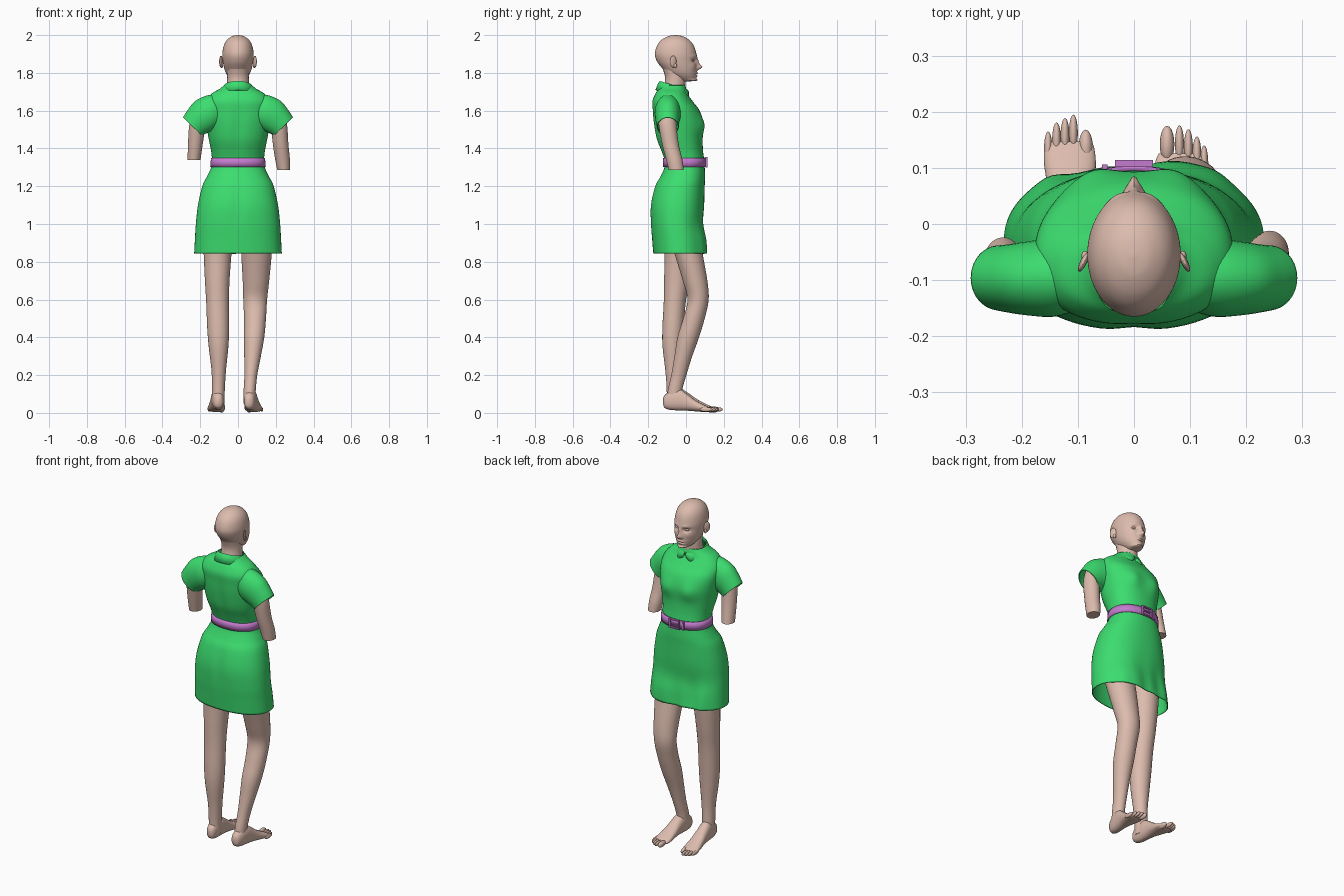
import bpy, bmesh, math
from mathutils import Matrix, Vector


def material(name, rgb):
    m = bpy.data.materials.new(name)
    m.diffuse_color = (*rgb, 1)
    return m


SKIN = material("skin", (0.72, 0.50, 0.42))
GREEN = material("green_cloth", (0.045, 0.72, 0.16))
PURPLE = material("belt_purple", (0.56, 0.20, 0.62))


def finish(name, bm, mat, thick=0, angle=50):
    bmesh.ops.recalc_face_normals(bm, faces=bm.faces)
    me = bpy.data.meshes.new(name)
    bm.to_mesh(me)
    bm.free()
    me.polygons.foreach_set("use_smooth", [True] * len(me.polygons))
    me.set_sharp_from_angle(angle=math.radians(angle))
    me.materials.append(mat)
    ob = bpy.data.objects.new(name, me)
    bpy.context.collection.objects.link(ob)
    if thick:
        s = ob.modifiers.new("thickness", 'SOLIDIFY')
        s.thickness = thick
    return ob


def spline(rows, steps):
    """Catmull-Rom interpolation of ring parameters."""
    out = []
    for i in range(len(rows) - 1):
        p = [rows[max(0, min(len(rows) - 1, i + k))] for k in (-1, 0, 1, 2)]
        for s in range(steps):
            t = s / steps
            out.append([0.5 * (2 * b + (c - a) * t + (2 * a - 5 * b + 4 * c - d) * t * t
                        + (3 * b - a - 3 * c + d) * t ** 3) for a, b, c, d in zip(*p)])
    return out + [list(rows[-1])]


def loft(name, rows, mat, n=40, steps=5, e=2.0, along_y=False, caps=True,
         thick=0, side=1, warp=None):
    """Rings (x, y, z, half width, half depth[, tilt in degrees])."""
    bm = bmesh.new()
    rings = []
    for r in spline(rows, steps):
        x, y, z, a, b = r[:5]
        t = math.radians(r[5]) if len(r) > 5 else 0
        ring = []
        for i in range(n):
            q = 2 * math.pi * i / n
            c, s = math.cos(q), math.sin(q)
            u = a * math.copysign(abs(c) ** (2 / e), c)
            v = b * math.copysign(abs(s) ** (2 / e), s)
            if along_y:
                co = Vector((x + u, y, z + v))
            else:
                co = Vector((x + u * math.cos(t), y + v, z + u * math.sin(t)))
            if warp:
                co.y += warp(co, s)
            co.x *= side
            ring.append(bm.verts.new(co))
        rings.append(ring)
    for p, q in zip(rings, rings[1:]):
        for i in range(n):
            j = (i + 1) % n
            bm.faces.new((p[i], p[j], q[j], q[i]))
    if caps:
        bm.faces.new(rings[0])
        bm.faces.new(rings[-1])
    return finish(name, bm, mat, thick)


def blob(name, loc, size, mat, rot_z=0):
    bm = bmesh.new()
    bmesh.ops.create_uvsphere(bm, u_segments=20, v_segments=12, radius=1)
    bm.transform(Matrix.Translation(loc) @ Matrix.Rotation(rot_z, 4, 'Z') @ Matrix.Diagonal((*size, 1)))
    return finish(name, bm, mat)


def bumps(table):
    """Gaussian relief: (x, z, height, width x, width z, facing sign)."""
    def f(co, s):
        return sum(h * math.exp(-((co.x - x) / wx) ** 2 - ((co.z - z) / wz) ** 2)
                   * min(1, max(0, s * d * 2)) for x, z, h, wx, wz, d in table)
    return f


# Head with face relief
face = [(0, 1.855, .012, .010, .022, 1), (0, 1.830, .026, .012, .013, 1),
        (0, 1.798, .007, .020, .005, 1), (0, 1.784, .007, .017, .005, 1),
        (0, 1.791, -.004, .024, .003, 1), (0, 1.765, .005, .018, .010, 1)]
for sx in (-1, 1):
    face += [(sx * .032, 1.866, -.014, .017, .011, 1), (sx * .032, 1.888, .004, .020, .008, 1),
             (sx * .045, 1.835, .004, .016, .018, 1), (sx * .013, 1.824, .006, .006, .006, 1)]
loft("head", [(0, -.045, 1.754, .008, .02), (0, .005, 1.758, .030, .045), (0, -.008, 1.772, .046, .060),
              (0, -.022, 1.795, .062, .078), (0, -.035, 1.825, .073, .092), (0, -.048, 1.86, .080, .105),
              (0, -.055, 1.90, .083, .110), (0, -.056, 1.945, .075, .097), (0, -.056, 1.975, .058, .073),
              (0, -.056, 1.994, .031, .038), (0, -.056, 2.0, .003, .004)],
     SKIN, n=96, steps=8, warp=bumps(face))
loft("neck", [(0, -.085, 1.85, .055, .05), (0, -.058, 1.78, .057, .053),
              (0, -.06, 1.72, .060, .058), (0, -.065, 1.65, .078, .066)], SKIN)
for sx, tag in ((-1, "left"), (1, "right")):
    blob("eye_" + tag, (sx * .031, .034, 1.866), (.013, .010, .007), SKIN)
    blob("ear_" + tag, (sx * .090, -.068, 1.86), (.006, .019, .031), SKIN, sx * .45)
    blob("ear_lobe_" + tag, (sx * .087, -.058, 1.838), (.007, .010, .013), SKIN)

# Dress: one flowing shell from hem to neck
cloth = [(.095, .90, .014, .06, .13, 1), (-.10, .92, -.012, .05, .10, 1), (0, .86, -.008, .03, .10, 1),
         (0, 1.10, .007, .03, .12, -1), (0, 1.50, .008, .03, .13, -1)]
for sx in (-1, 1):
    cloth += [(sx * .075, 1.52, .014, .045, .05, 1), (sx * .15, .87, .008, .03, .10, 1)]
loft("dress", [(0, -.033, .843, .232, .140), (0, -.040, .92, .228, .140), (0, -.049, 1.0, .223, .138),
               (0, -.046, 1.1, .212, .142), (0, -.033, 1.2, .189, .132), (0, -.018, 1.25, .165, .119),
               (0, -.008, 1.3, .142, .107), (0, -.010, 1.34, .138, .106), (0, -.022, 1.39, .143, .112),
               (0, -.035, 1.45, .155, .123), (0, -.041, 1.53, .168, .132), (0, -.053, 1.6, .177, .125),
               (0, -.072, 1.65, .172, .107), (0, -.078, 1.69, .140, .085), (0, -.073, 1.715, .098, .074),
               (0, -.070, 1.735, .074, .066)],
     GREEN, n=80, e=2.25, caps=False, thick=.005, warp=bumps(cloth))

# Flared short sleeves
for sx, tag in ((-1, "left"), (1, "right")):
    loft("sleeve_" + tag, [(.09, -.09, 1.60, .085, .060, 92), (.14, -.095, 1.592, .092, .070, 82),
                           (.188, -.097, 1.570, .090, .066, 66), (.220, -.097, 1.540, .078, .061, 53),
                           (.240, -.096, 1.515, .071, .058, 44)],
         GREEN, caps=False, thick=.005, side=sx)

# Folded collar, open at the throat with rounded points
bm = bmesh.new()
rows = []
N = 56
for i in range(N + 1):
    f = i / N
    q = math.pi / 2 + .06 + f * (2 * math.pi - .12)
    c, s = math.cos(q), math.sin(q)
    w = min(1, math.sin(math.pi * f) * 4) ** .6
    drop = .022 * (1 + s)
    row = []
    for out, down in ((0, .02), (.006, 0), (.016, .012), (.030 * w, .026 + .022 * w)):
        row.append(bm.verts.new(((.064 + out) * c, -.066 + (.066 + out) * s, 1.757 - drop - down)))
    rows.append(row)
for p, q in zip(rows, rows[1:]):
    for k in range(3):
        bm.faces.new((p[k], p[k + 1], q[k + 1], q[k]))
finish("collar", bm, GREEN, .005)

# Belt and buckle
loft("belt", [(0, -.009, 1.303, .147, .113), (0, -.009, 1.350, .143, .112)],
     PURPLE, n=80, steps=2, e=2.25, caps=False, thick=.008)
bm = bmesh.new()
for x, z, w, h in ((-.030, 1.327, .007, .054), (.030, 1.327, .007, .054), (0, 1.351, .06, .007),
                   (0, 1.303, .06, .007), (.004, 1.327, .052, .006), (-.052, 1.327, .010, .052)):
    y = .108 if x > -.04 else .100
    bmesh.ops.create_cube(bm, size=1, matrix=Matrix.Translation((x, y, z)) @ Matrix.Diagonal((w, .012, h, 1)))
finish("belt_buckle", bm, PURPLE, angle=30)

# Upper arms, cut off below the elbow
loft("arm_left", [(-.19, -.098, 1.62, .045, .045), (-.213, -.098, 1.53, .044, .047),
                  (-.224, -.085, 1.44, .040, .043), (-.233, -.064, 1.338, .034, .040)], SKIN)
loft("arm_right", [(.19, -.098, 1.62, .045, .045), (.215, -.098, 1.53, .044, .047),
                   (.226, -.082, 1.42, .041, .044), (.236, -.062, 1.34, .039, .043),
                   (.242, -.052, 1.287, .034, .040)], SKIN)

# Legs: straight left, bent right
loft("leg_left", [(-.095, -.05, 1.18, .08, .09), (-.105, -.045, 1.0, .083, .085), (-.108, -.04, .85, .074, .074),
                  (-.110, -.050, .70, .065, .066), (-.108, -.060, .58, .060, .058), (-.105, -.069, .45, .058, .056),
                  (-.103, -.072, .35, .052, .052), (-.102, -.068, .22, .038, .041), (-.104, -.064, .12, .034, .038),
                  (-.104, -.064, .05, .032, .040)], SKIN)
loft("leg_right", [(.095, -.04, 1.18, .08, .09), (.1, -.022, 1.0, .085, .085), (.098, .012, .85, .081, .075),
                   (.095, .048, .70, .070, .065), (.091, .064, .60, .063, .056), (.090, .042, .50, .058, .057),
                   (.085, .012, .40, .054, .057), (.077, -.014, .30, .044, .047), (.068, -.038, .20, .034, .040),
                   (.062, -.058, .12, .032, .038), (.060, -.064, .05, .030, .040)], SKIN)
blob("hips", (0, -.045, 1.13), (.17, .11, .15), SKIN)


# Feet with five toes each: (x, tip y, half width)
def foot(tag, hx, tx, dy, heel, toes):
    shape = [(-.122, .05, .006, .012), (-.112, .05, .022, .033), (-.080, .058, .031, .050),
             (-.030, .065, .034, .057), (.015, .054, .036, .045), (.06, .039, .041, .031),
             (.105, .028, .046, .021), (.132, .023, .045, .015), (.147, .021, .041, .009)]
    rings = []
    for y, z, a, b in shape:
        k = (y + .12) / .27
        rings.append((hx + (tx - hx) * k, y + dy * k, z + heel * (1 - k) - .004 * k, a, b))
    loft("foot_" + tag, rings, SKIN, e=2.3, along_y=True)
    for i, (x, y, w) in enumerate(toes):
        blob(f"toe_{tag}_{i + 1}", (x, y - .033, .016 + heel * .2), (w, .033, w * .9 + .005), SKIN)


foot("left", -.104, -.116, 0, .012,
     [(-.086, .168, .013), (-.108, .195, .008), (-.123, .189, .008), (-.138, .181, .008), (-.153, .165, .0075)])
foot("right", .058, .085, -.022, .010,
     [(.059, .175, .013), (.081, .176, .008), (.097, .169, .008), (.112, .156, .008), (.125, .140, .0075)])
